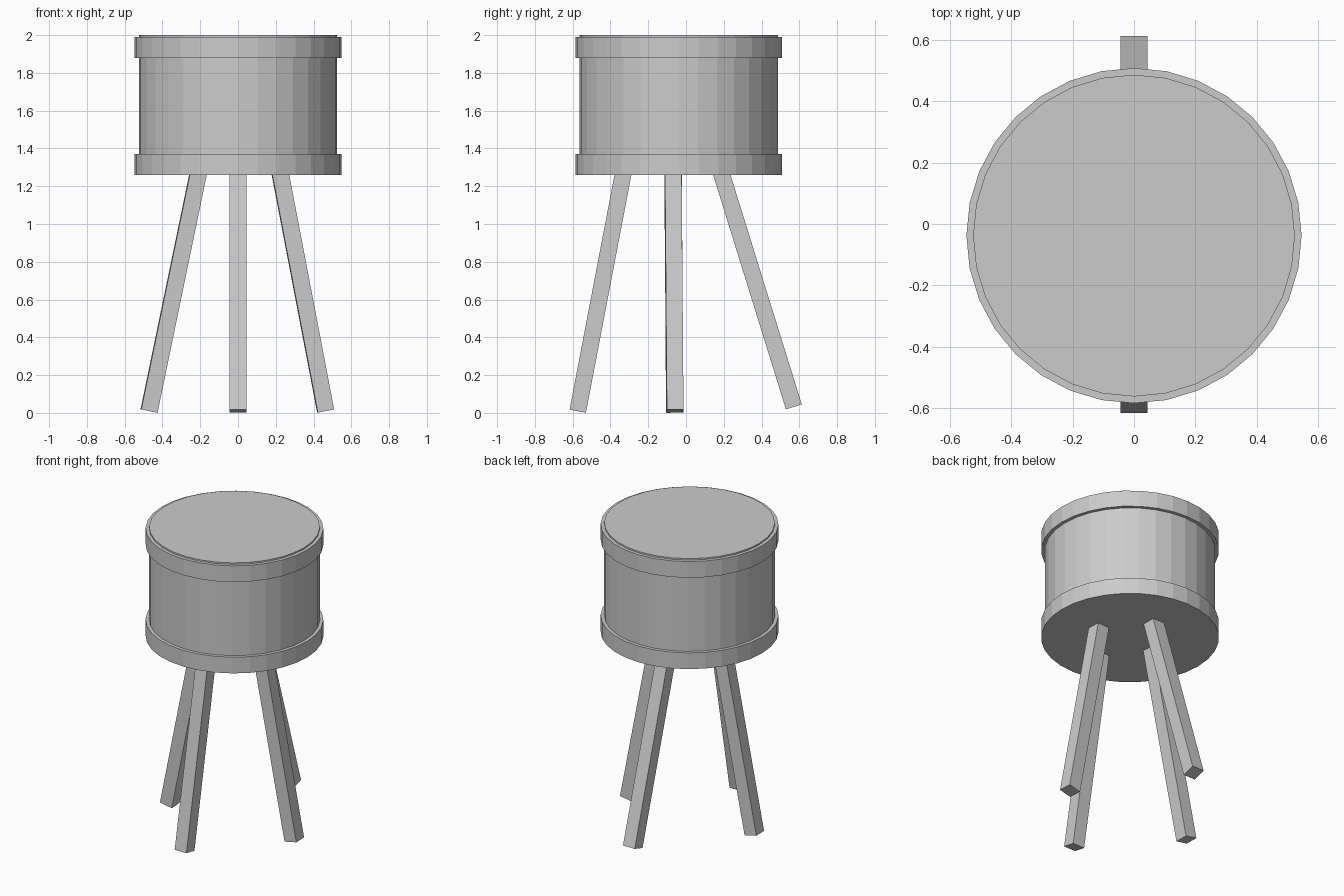
import bpy
from math import radians
from mathutils import Vector, Quaternion

if "Cube" in bpy.data.objects:
    bpy.data.objects.remove(bpy.data.objects["Cube"])

CENTRE_Y = -0.038
SIDES = 32
LEG_WIDTH = 0.088


def drum(name, radius, z0, z1):
    bpy.ops.mesh.primitive_cylinder_add(
        vertices=SIDES, radius=radius, depth=z1 - z0,
        location=(0, CENTRE_Y, (z0 + z1) / 2))
    bpy.context.object.name = name


def leg(name, foot, top, twist=0):
    # square post between two centre points, ends cut square to its axis
    foot, top = Vector(foot), Vector(top)
    axis = top - foot
    turn = Vector((0, 0, 1)).rotation_difference(axis)
    turn = turn @ Quaternion((0, 0, 1), radians(twist))
    bpy.ops.mesh.primitive_cube_add(size=1, location=(foot + top) / 2)
    ob = bpy.context.object
    ob.name = name
    ob.rotation_euler = turn.to_euler()
    ob.scale = (LEG_WIDTH, LEG_WIDTH, axis.length)
    bpy.ops.object.transform_apply(location=False, rotation=True, scale=True)


# cushion body with a raised band at each end
drum("seat_body", 0.525, 1.27, 2.0)
drum("upper_band", 0.547, 1.88, 1.99)
drum("lower_band", 0.547, 1.26, 1.37)

# four splayed legs, the back one leaning out further
leg("front_leg", (0, -0.573, 0.009), (0, -0.331, 1.275))
leg("back_leg", (0, 0.571, 0.032), (0, 0.185, 1.275))
leg("left_leg", (-0.471, -0.06, 0.01), (-0.209, -0.068, 1.275), 2.5)
leg("right_leg", (0.464, -0.059, 0.01), (0.222, -0.069, 1.275), 2.5)
